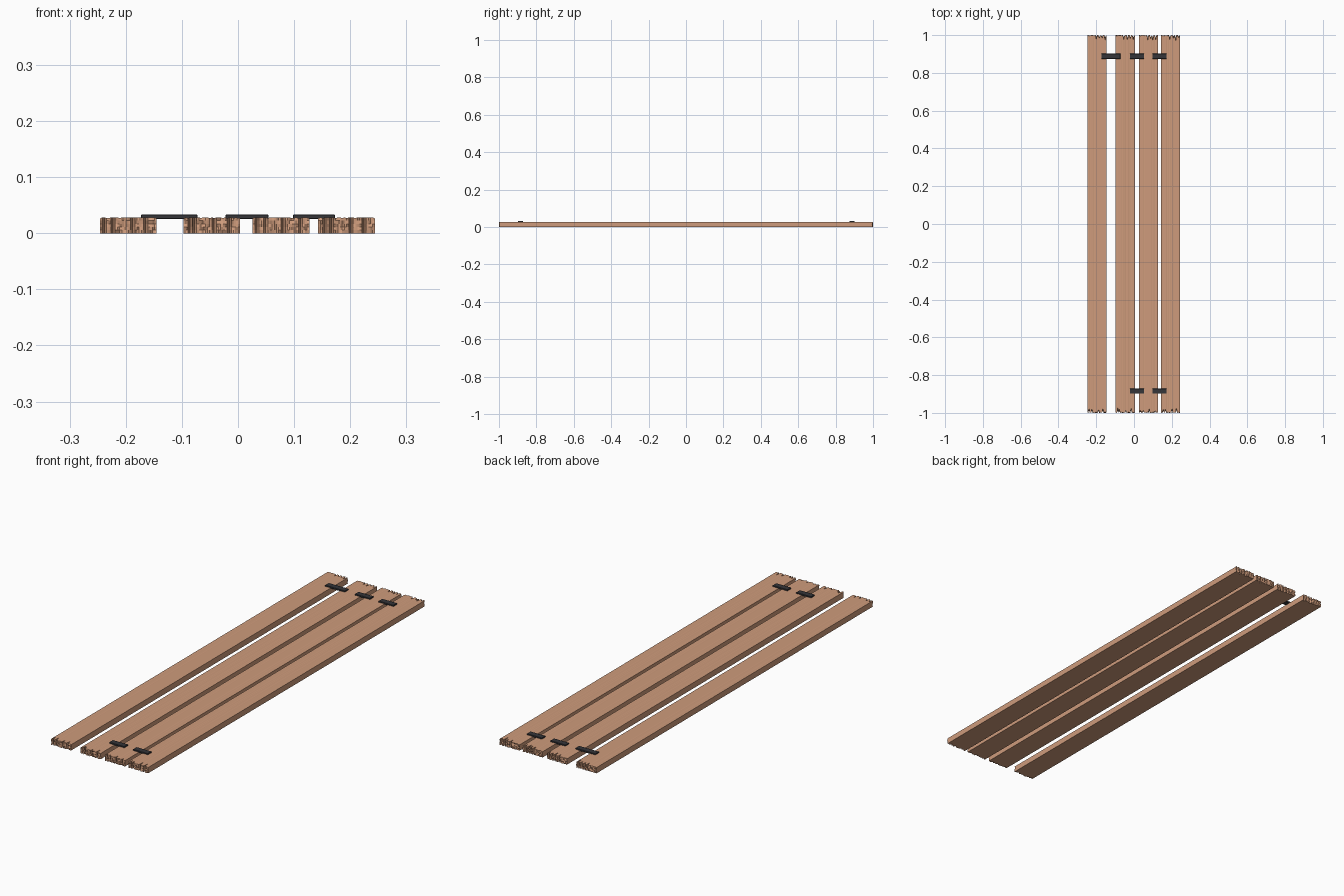
import bpy, bmesh, random

if "Cube" in bpy.data.objects:
    bpy.data.objects.remove(bpy.data.objects["Cube"])

random.seed(4)
W, H, L = 0.101, 0.028, 1.0
NX, NZ = 26, 5


def material(name, col):
    m = bpy.data.materials.new(name)
    m.diffuse_color = (*col, 1)
    m.use_nodes = True
    m.node_tree.nodes["Principled BSDF"].inputs["Base Color"].default_value = m.diffuse_color
    return m


wood = material("wood", (0.62, 0.33, 0.2))
iron = material("iron", (0.035, 0.035, 0.04))


def finish(bm, name, mat):
    bmesh.ops.recalc_face_normals(bm, faces=bm.faces)
    me = bpy.data.meshes.new(name)
    bm.to_mesh(me)
    bm.free()
    me.materials.append(mat)
    ob = bpy.data.objects.new(name, me)
    bpy.context.collection.objects.link(ob)
    return ob


# Plank with splintered ends and shallow grain grooves along its length
def plank(name, x0):
    bm = bmesh.new()
    groove = [random.choice((0, 0, 0, 0.0008)) for _ in range(NX + 1)]
    groove[0] = groove[-1] = 0.0015
    ends = []
    for s, splits in ((-1, (3, 6, 15, 22)), (1, (12, 17, 20, 24))):
        depth = {c + random.choice((-1, 0, 0)): random.uniform(0.012, 0.03)
                 for c in splits}
        grid = []
        for i in range(NX + 1):
            col = []
            for j in range(NZ + 1):
                y = L - random.uniform(0, 0.005)
                if i in depth:
                    y -= depth[i] * (0.4 + 0.6 * j / NZ)
                if i == 1 and j == 2:
                    y = L
                z = H * j / NZ - (groove[i] if j == NZ else 0)
                col.append(bm.verts.new((x0 + W * i / NX, s * y, z)))
            grid.append(col)
        # end face
        for i in range(NX):
            for j in range(NZ):
                bm.faces.new((grid[i][j], grid[i + 1][j],
                              grid[i + 1][j + 1], grid[i][j + 1]))
        # outline of the end, walked once around
        ends.append([grid[i][0] for i in range(NX)]
                    + [grid[NX][j] for j in range(NZ)]
                    + [grid[i][NZ] for i in range(NX, 0, -1)]
                    + [grid[0][j] for j in range(NZ, 0, -1)])
    a, b = ends
    for k in range(len(a)):
        n = (k + 1) % len(a)
        bm.faces.new((a[k], a[n], b[n], b[k]))
    return finish(bm, name, wood)


for k, x in enumerate((-0.246, -0.097, 0.026, 0.143)):
    plank(f"plank_{k + 1}", x)


# Dark metal straps that bridge neighbouring planks
def strap(name, xa, xb, y):
    bm = bmesh.new()
    bmesh.ops.create_cube(bm, size=1)
    for v in bm.verts:
        v.co.x = (xa + xb) / 2 + v.co.x * (xb - xa)
        v.co.y = y + v.co.y * 0.027
        v.co.z = 0.0293 + v.co.z * 0.0074
    bmesh.ops.bevel(bm, geom=bm.edges[:], offset=0.0008, segments=1, affect='EDGES')
    finish(bm, name, iron)


spans = ((-0.173, -0.072), (-0.022, 0.054), (0.098, 0.173))
for k, (xa, xb) in enumerate(spans):
    strap(f"back_strap_{k + 1}", xa, xb, 0.888)
    if k:
        strap(f"front_strap_{k + 1}", xa, xb, -0.885)
